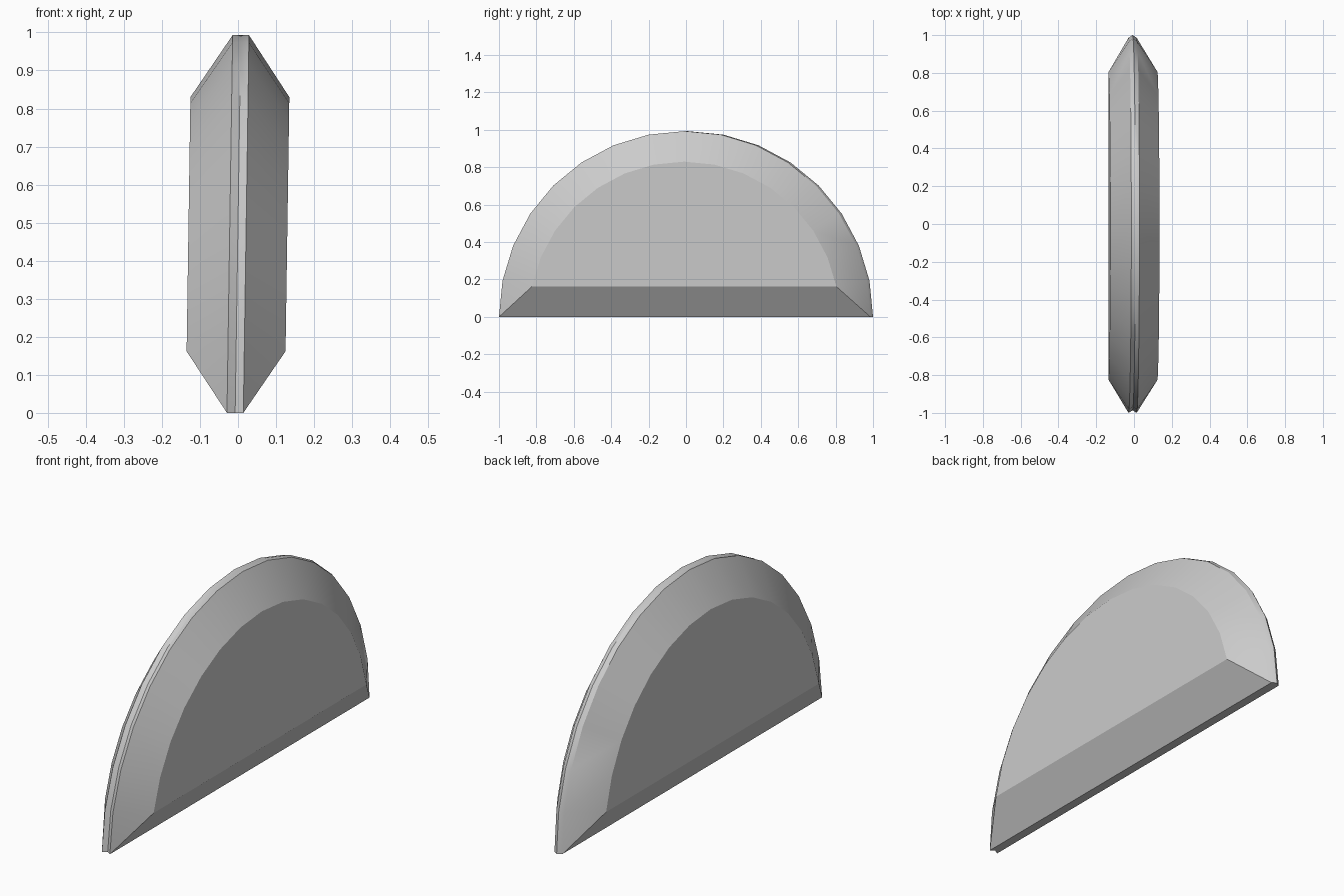
import bpy, bmesh, math

if "Cube" in bpy.data.objects:
    bpy.data.objects.remove(bpy.data.objects["Cube"])

N = 16          # segments round the half circle
TILT = 0.015    # slight sideways lean per unit height


def arc(bm, x, radius, shift, first, last):
    """Row of vertices along the half circle, leaning a little in x."""
    row = []
    for i in range(first, last + 1):
        a = math.pi * i / N
        y, z = radius * math.cos(a) + shift, radius * math.sin(a)
        row.append(bm.verts.new((x + TILT * (z - 0.5), y, z)))
    return row


bm = bmesh.new()

# Centre line of the rim: offset in y, giving a ridge at the back and a groove in front
middle = arc(bm, 0, 0.993, 0.007, 0, N)

for side in (-1, 1):
    rim = arc(bm, side * 0.0215, 0.993, -0.007, 0, N)
    face = arc(bm, side * 0.13, 0.83, -0.010, 1, N - 1)

    # Rim strip and flat underside
    for i in range(N):
        bm.faces.new((middle[i], middle[i + 1], rim[i + 1], rim[i]))
    bm.faces.new((middle[0], rim[0], rim[N], middle[N]))

    # Curved bevel with corner triangles, straight lower bevel, flat side
    for i in range(1, N - 1):
        bm.faces.new((rim[i], rim[i + 1], face[i], face[i - 1]))
    bm.faces.new((rim[0], rim[1], face[0]))
    bm.faces.new((rim[N - 1], rim[N], face[-1]))
    bm.faces.new((rim[0], face[0], face[-1], rim[N]))
    bm.faces.new(face)

bmesh.ops.recalc_face_normals(bm, faces=bm.faces)
mesh = bpy.data.meshes.new("half_disc")
bm.to_mesh(mesh)
bm.free()

half_disc = bpy.data.objects.new("half_disc", mesh)
bpy.context.collection.objects.link(half_disc)
bpy.context.view_layer.objects.active = half_disc
half_disc.select_set(True)
bpy.ops.object.shade_smooth_by_angle(angle=math.radians(25))
